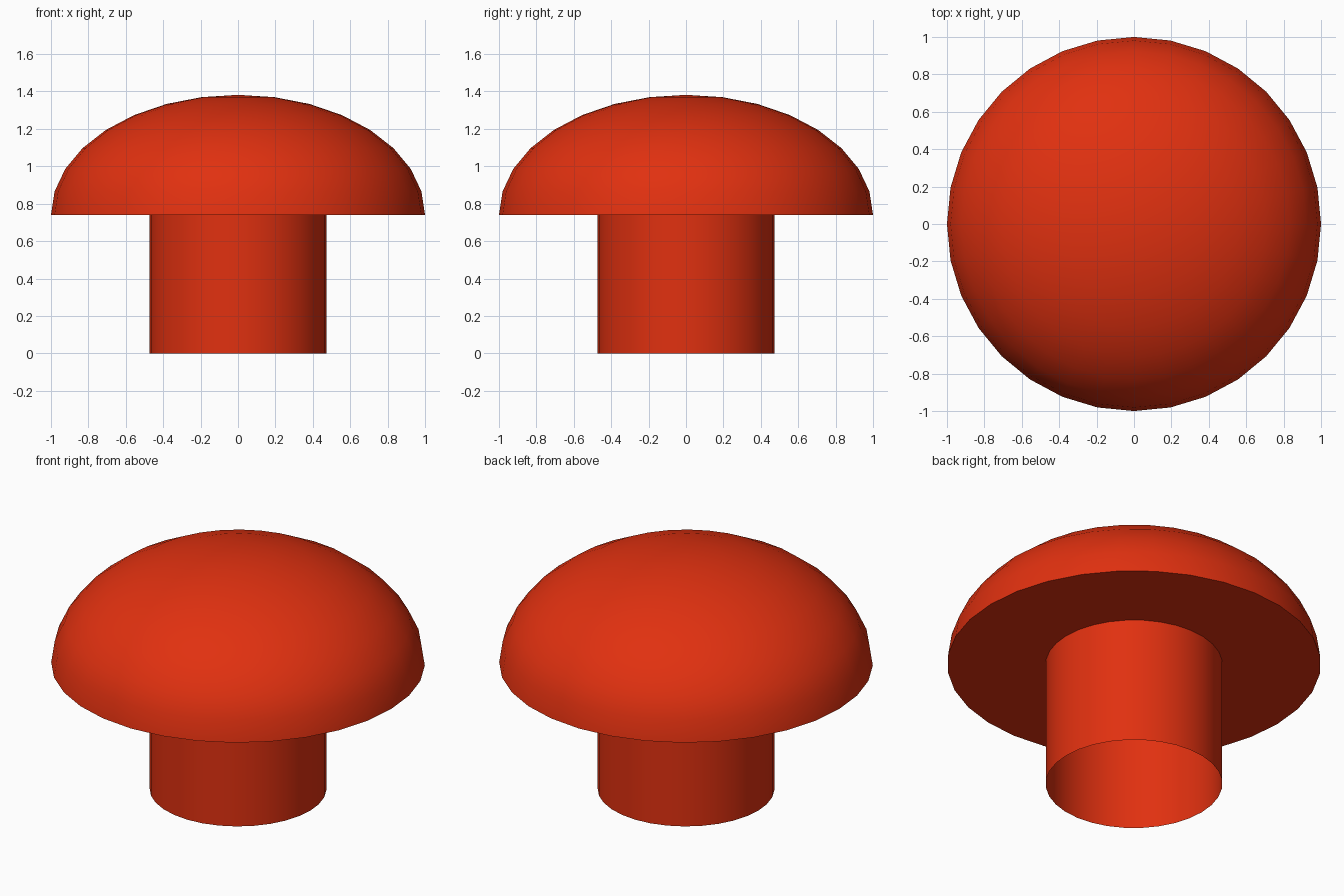
import bpy, bmesh
from math import sin, cos, pi, radians

if "Cube" in bpy.data.objects:
    bpy.data.objects.remove(bpy.data.objects["Cube"])

SIDES = 32
RIM_Z, CAP_H, STEM_R = 0.74, 0.642, 0.473

red = bpy.data.materials.new("red")
red.diffuse_color = (0.75, 0.03, 0.005, 1)
red.use_nodes = True
red.node_tree.nodes["Principled BSDF"].inputs["Base Color"].default_value = red.diffuse_color


def lathe(name, profile):
    """Revolve a bottom-to-top (radius, z) profile; radius 0 becomes a pole."""
    bm = bmesh.new()
    rings = []
    for r, z in profile:
        n = SIDES if r > 1e-6 else 1
        rings.append([bm.verts.new((r * cos(2 * pi * i / SIDES),
                                    r * sin(2 * pi * i / SIDES), z)) for i in range(n)])
    for low, high in zip(rings, rings[1:]):
        for i in range(SIDES):
            j = (i + 1) % SIDES
            if len(high) == 1:
                bm.faces.new((low[i], low[j], high[0]))
            else:
                bm.faces.new((low[i], low[j], high[j], high[i]))
    mesh = bpy.data.meshes.new(name)
    bm.to_mesh(mesh)
    bm.free()
    mesh.materials.append(red)
    obj = bpy.data.objects.new(name, mesh)
    bpy.context.collection.objects.link(obj)
    bpy.ops.object.select_all(action='DESELECT')
    obj.select_set(True)
    bpy.context.view_layer.objects.active = obj
    bpy.ops.object.shade_smooth_by_angle(angle=radians(40))
    return obj


# Cap: flat underside ring, then a squashed half dome up to the pole
dome = [(cos(i * pi / 16), RIM_Z + CAP_H * sin(i * pi / 16)) for i in range(8)]
lathe("cap", [(STEM_R, RIM_Z)] + dome + [(0, RIM_Z + CAP_H)])

# Stem: hollow tube, open at the bottom
lathe("stem", [(STEM_R, 0), (STEM_R, RIM_Z)])
